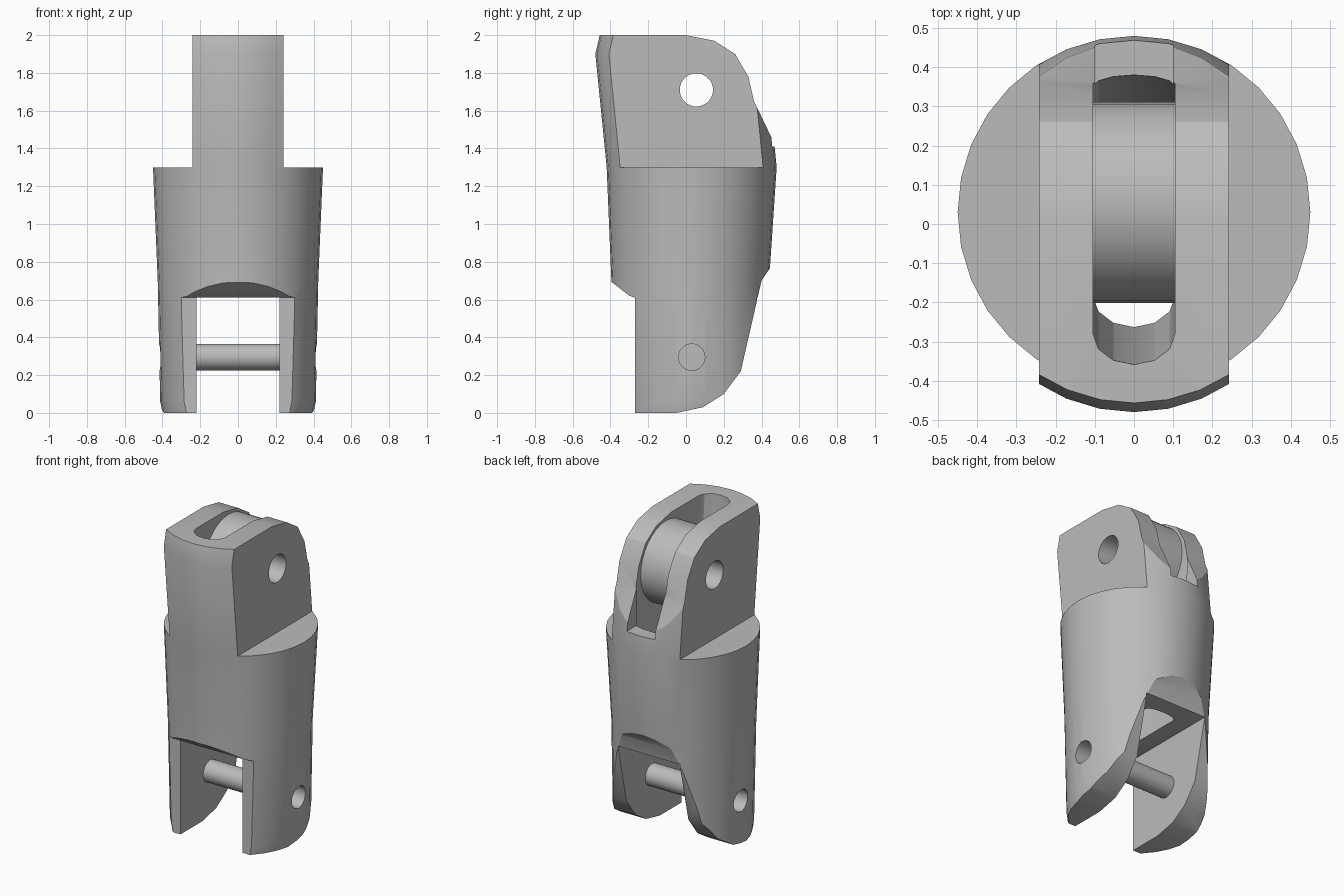
import bpy, bmesh, math

cube = bpy.data.objects.get("Cube")
if cube:
    bpy.data.objects.remove(cube, do_unlink=True)

grey = bpy.data.materials.new("plain_grey")
grey.use_nodes = True
colour = (0.5, 0.5, 0.5, 1)
grey.diffuse_color = colour
grey.node_tree.nodes["Principled BSDF"].inputs["Base Color"].default_value = colour


def loft(name, rings):
    """Skin a stack of matching closed rings and cap both ends."""
    bm = bmesh.new()
    loops = [[bm.verts.new(p) for p in ring] for ring in rings]
    n = len(loops[0])
    for a, b in zip(loops, loops[1:]):
        for i in range(n):
            j = (i + 1) % n
            bm.faces.new((a[i], a[j], b[j], b[i]))
    bm.faces.new(loops[0][::-1])
    bm.faces.new(loops[-1])
    bmesh.ops.recalc_face_normals(bm, faces=bm.faces[:])
    mesh = bpy.data.meshes.new(name)
    bm.to_mesh(mesh)
    bm.free()
    obj = bpy.data.objects.new(name, mesh)
    bpy.context.collection.objects.link(obj)
    mesh.materials.append(grey)
    return obj


def prism(name, outline, x0, x1):
    """Extrude a (y, z) outline along x."""
    return loft(name, [[(x, y, z) for y, z in outline] for x in (x0, x1)])


def box(name, x0, x1, y0, y1, z0, z1):
    return prism(name, [(y0, z0), (y1, z0), (y1, z1), (y0, z1)], x0, x1)


def rod(name, y, z, r, half, sides=32):
    turn = [2 * math.pi * i / sides for i in range(sides)]
    return prism(name, [(y + r * math.cos(t), z + r * math.sin(t)) for t in turn], -half, half)


def select(obj):
    bpy.ops.object.select_all(action="DESELECT")
    obj.select_set(True)
    bpy.context.view_layer.objects.active = obj


def boolean(obj, cutter, operation="DIFFERENCE"):
    """Apply a boolean and throw the cutter away."""
    cutter.hide_render = True
    mod = obj.modifiers.new("cut", "BOOLEAN")
    mod.operation = operation
    mod.solver = "EXACT"
    mod.object = cutter
    select(obj)
    bpy.ops.object.modifier_apply(modifier=mod.name)
    bpy.data.objects.remove(cutter, do_unlink=True)


def ellipse(z, rx, front, back, sides=32):
    mid, ry = (front + back) / 2, (back - front) / 2
    turn = [2 * math.pi * i / sides for i in range(sides)]
    return [(rx * math.cos(t), mid + ry * math.sin(t), z) for t in turn]


def stadium(z, front, back, half=0.105, steps=6):
    """Slot outline with rounded ends."""
    pts = []
    for end, sign, depth in ((back, 1, 0.03), (front, -1, 0.08)):
        for i in range(steps + 1):
            t = math.pi * i / steps
            pts.append((sign * half * math.cos(t), end - sign * depth * (1 - math.sin(t)), z))
    return pts


# Tapered round body
body = loft("link_body", [
    ellipse(-0.02, 0.395, -0.38, 0.43),
    ellipse(0.06, 0.412, -0.385, 0.435),
    ellipse(0.70, 0.425, -0.395, 0.44),
    ellipse(1.30, 0.45, -0.42, 0.48),
    ellipse(1.90, 0.45, -0.48, 0.42),
    ellipse(2.02, 0.44, -0.452, 0.42),
])

# Side silhouette
side = [(-0.27, 0), (-0.05, 0), (0.09, 0.03), (0.2, 0.1), (0.29, 0.22),
        (0.4, 0.7), (0.46, 0.79), (0.49, 1.38), (0.36, 1.65), (0.33, 1.78),
        (0.26, 1.9), (0.15, 1.97), (0, 2), (-0.6, 2), (-0.6, 0.69),
        (-0.39, 0.69), (-0.3, 0.62), (-0.27, 0.61)]
boolean(body, prism("silhouette", side, -0.7, 0.7), "INTERSECT")

# Shoulders either side of the upper tab
for s in (-1, 1):
    x0, x1 = sorted((s * 0.242, s * 0.8))
    boolean(body, box("shoulder_cutter", x0, x1, -0.8, 0.8, 1.3, 2.3))

# Fork gap, cable channel and rear slot
boolean(body, box("fork_cutter", -0.22, 0.22, -0.8, 0.8, -0.3, 0.61))
boolean(body, loft("channel_cutter", [
    stadium(0.5, -0.255, 0.25), stadium(1.4, -0.32, 0.38), stadium(2.1, -0.365, 0.4)]))
boolean(body, box("slot_cutter", -0.1, 0.1, 0.2, 0.8, 1.41, 2.3))

# Axle hole and pin holes
boolean(body, rod("axle_cutter", 0.055, 1.71, 0.088, 0.6))
boolean(body, rod("pin_cutter", 0.03, 0.295, 0.07, 0.6))

# Pulley between the tab cheeks
pulley = rod("pulley", 0.055, 1.71, 0.256, 0.106)
boolean(pulley, rod("pulley_bore", 0.055, 1.71, 0.088, 0.6))

# Pin across the fork
pin = rod("fork_pin", 0.03, 0.295, 0.07, 0.27)

for obj in (body, pulley, pin):
    select(obj)
    bpy.ops.object.shade_smooth_by_angle(angle=math.radians(25))
